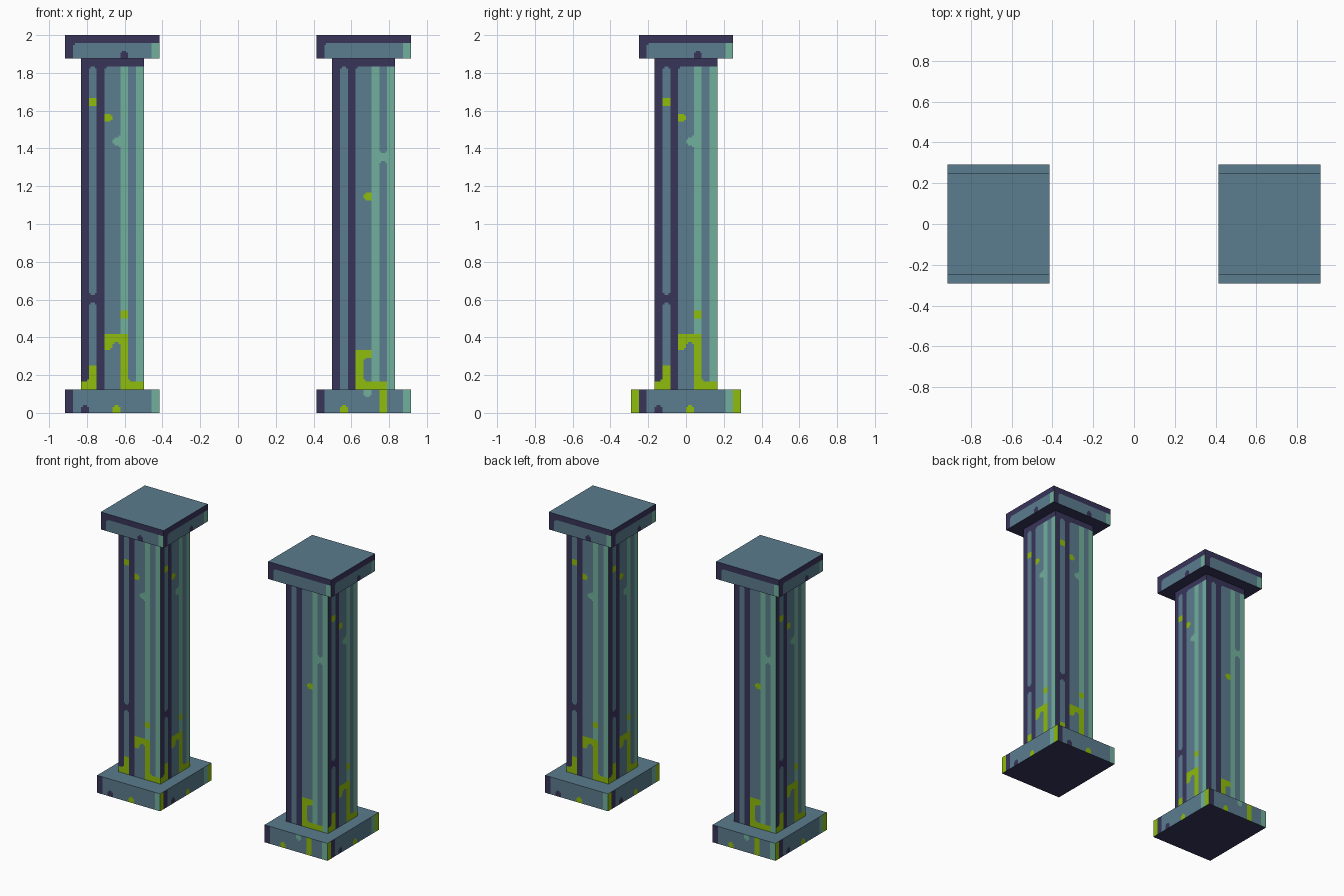
import bpy, bmesh
from mathutils import Vector

if "Cube" in bpy.data.objects:
    bpy.data.objects.remove(bpy.data.objects["Cube"])

P = 1 / 24            # size of one painted square
CUTS = (0, 0.24, 0.76, 1)   # each square is cut so its corners can be rounded
STONE, DARK, PALE, MOSS = range(4)


def material(name, rgb):
    lin = [((c / 255 + 0.055) / 1.055) ** 2.4 if c > 10 else c / 255 / 12.92 for c in rgb]
    m = bpy.data.materials.new(name)
    m.diffuse_color = (*lin, 1)
    m.use_nodes = True
    m.node_tree.nodes["Principled BSDF"].inputs["Base Color"].default_value = m.diffuse_color
    return m


MATS = [material("slate stone", (91, 124, 142)), material("dark groove", (56, 53, 90)),
        material("pale edge", (113, 176, 156)), material("moss green", (142, 188, 12))]


class Paint:
    """Small map of painted squares for one wall."""
    def __init__(self, cols, rows):
        self.c, self.r = cols, rows
        self.g = [[STONE] * cols for _ in range(rows)]

    def rect(self, col, c0, c1, r0, r1):
        for r in range(r0, r1 + 1):
            for c in range(c0, c1 + 1):
                self.g[r][c] = col
        return self

    def at(self, c, r, default):
        return self.g[r][c] if 0 <= c < self.c and 0 <= r < self.r else default

    def cell(self, c, r, i, j):
        """Colour of sub-cell i, j; outer corners take the surrounding colour."""
        e = self.g[r][c]
        if i == 1 or j == 1:
            return e
        a, b, d = (self.at(c + i - 1, r, e), self.at(c, r + j - 1, e),
                   self.at(c + i - 1, r + j - 1, e))
        return a if a == b == d else e


# shaft walls: vertical flutes with moss growing from the foot
def shaft_paint(kind):
    p = Paint(8, 42)
    for c, col in ((0, DARK), (2, DARK), (5, PALE), (7, PALE)):
        p.rect(col, c, c, 0, 41)
    p.rect(DARK, 0, 7, 41, 41)
    if kind == "A":
        p.rect(DARK, 1, 1, 11, 11).rect(PALE, 4, 4, 31, 31)
        for c0, c1, r0, r1 in ((1, 1, 36, 36), (3, 3, 34, 34), (5, 5, 9, 9), (3, 5, 6, 6),
                               (3, 3, 5, 5), (5, 5, 0, 6), (6, 7, 0, 0), (1, 1, 0, 2), (0, 0, 0, 0)):
            p.rect(MOSS, c0, c1, r0, r1)
    else:
        p.rect(PALE, 6, 6, 29, 29)
        for c0, c1, r0, r1 in ((4, 4, 24, 24), (3, 4, 4, 4), (3, 3, 0, 4), (3, 6, 0, 0)):
            p.rect(MOSS, c0, c1, r0, r1)
    return p


# plinth walls; side walls are one square longer at each end, in moss
def base_paint(kind, o=0):
    p = Paint(12 + 2 * o, 3)
    p.rect(DARK, o, o, 0, 2).rect(PALE, 11 + o, 11 + o, 0, 2)
    if kind == "A":
        p.rect(DARK, 2 + o, 2 + o, 0, 0).rect(MOSS, 6 + o, 6 + o, 0, 0)
    else:
        p.rect(MOSS, 3, 3, 0, 0).rect(MOSS, 8, 8, 0, 2).rect(PALE, 6, 6, 2, 2)
    if o:
        p.rect(MOSS, 0, 0, 0, 2).rect(MOSS, 13, 13, 0, 2)
    return p


# capital walls: dark top band, dark and pale ends
def cap_paint(kind):
    p = Paint(12, 3).rect(DARK, 0, 0, 0, 2).rect(PALE, 11, 11, 0, 2).rect(DARK, 0, 11, 2, 2)
    return p.rect(DARK, 7, 7, 0, 0) if kind == "A" else p


def painted_block(name, cx, z0, walls):
    """Box whose four walls (front, right, back, left) carry painted squares."""
    bm = bmesh.new()
    normals = (Vector((0, -1, 0)), Vector((1, 0, 0)), Vector((0, 1, 0)), Vector((-1, 0, 0)))
    for k, (n, p) in enumerate(zip(normals, walls)):
        u = Vector((0, 0, 1)).cross(n)
        depth = walls[(k + 1) % 4].c * P / 2
        org = Vector((cx, 0, z0)) + n * depth - u * (p.c * P / 2)
        us = [(c + t) * P for c in range(p.c) for t in CUTS[:3]] + [p.c * P]
        vs = [(r + t) * P for r in range(p.r) for t in CUTS[:3]] + [p.r * P]
        grid = [[bm.verts.new(org + u * a + Vector((0, 0, b))) for a in us] for b in vs]
        for y in range(len(vs) - 1):
            for x in range(len(us) - 1):
                f = bm.faces.new((grid[y][x], grid[y][x + 1], grid[y + 1][x + 1], grid[y + 1][x]))
                f.material_index = p.cell(x // 3, y // 3, x % 3, y % 3)
    bmesh.ops.remove_doubles(bm, verts=bm.verts, dist=1e-4)
    # close top (stone) and underside (dark)
    for f in bmesh.ops.holes_fill(bm, edges=[e for e in bm.edges if e.is_boundary], sides=0)["faces"]:
        f.material_index = STONE if f.calc_center_median().z > z0 + P else DARK
    bmesh.ops.recalc_face_normals(bm, faces=bm.faces)
    me = bpy.data.meshes.new(name)
    bm.to_mesh(me)
    bm.free()
    for m in MATS:
        me.materials.append(m)
    bpy.context.collection.objects.link(bpy.data.objects.new(name, me))


# two pillars, the second being the first turned half round
for side, cx, front, back in (("left", -0.665, "A", "B"), ("right", 0.665, "B", "A")):
    kinds = (front, "A", back, "A")
    painted_block(side + "_base", cx, 0, [base_paint(k, i % 2) for i, k in enumerate(kinds)])
    painted_block(side + "_shaft", cx, 3 * P, [shaft_paint(k) for k in kinds])
    painted_block(side + "_capital", cx, 45 * P, [cap_paint(k) for k in kinds])
